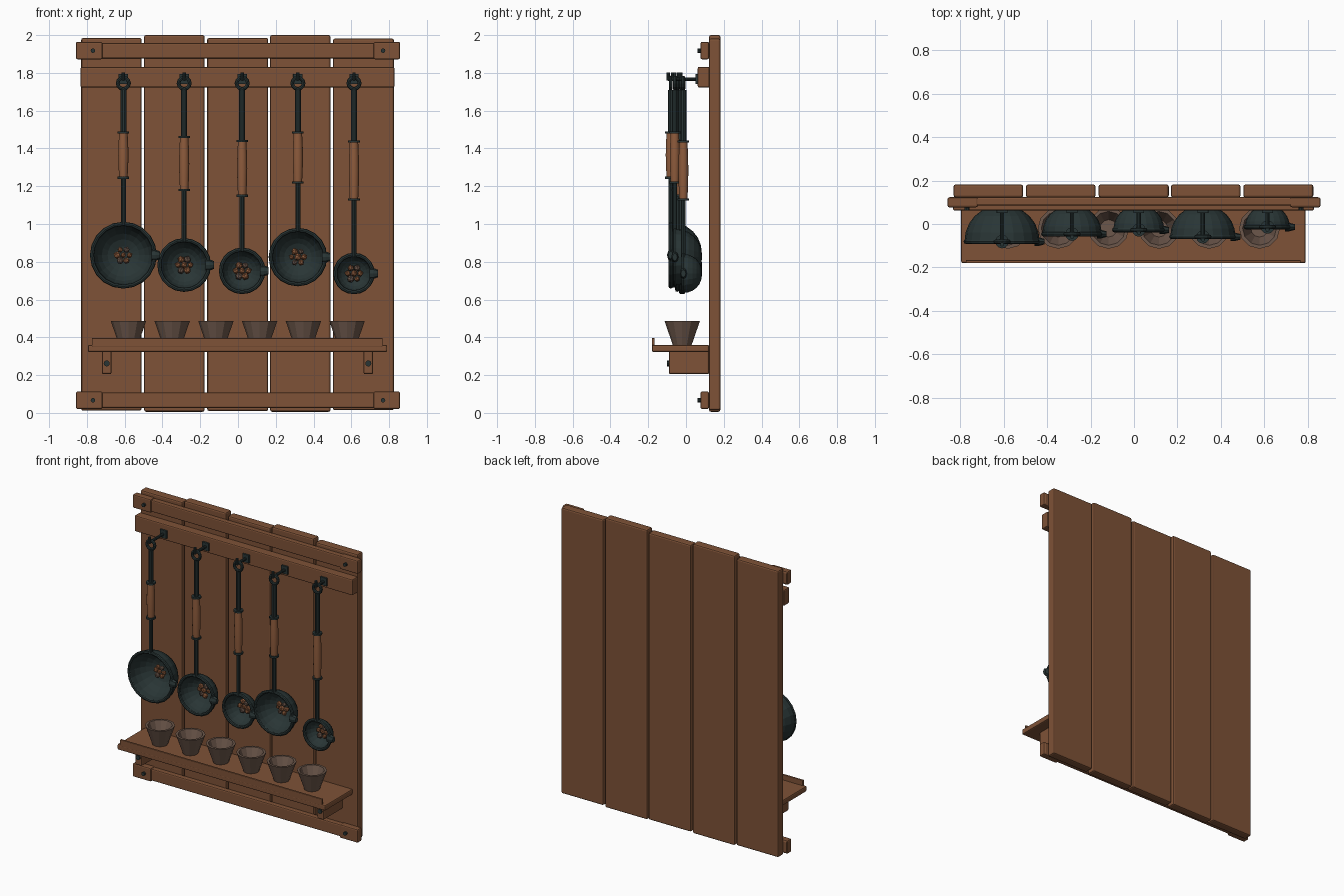
import bpy, bmesh, math, random
from mathutils import Matrix, Vector

random.seed(4)
cube = bpy.data.objects.get("Cube")
if cube:
    bpy.data.objects.remove(cube)


def material(name, rgb):
    m = bpy.data.materials.new(name)
    m.use_nodes = True
    m.diffuse_color = (*rgb, 1)
    m.node_tree.nodes["Principled BSDF"].inputs["Base Color"].default_value = (*rgb, 1)
    return m


WOOD = material("brown wood", (0.21, 0.085, 0.038))
GRIP = material("warm grip wood", (0.27, 0.105, 0.045))
IRON = material("dark iron", (0.022, 0.036, 0.036))
CLAY = material("grey brown clay", (0.15, 0.095, 0.07))
FACING = Matrix.Rotation(math.radians(-90), 4, 'X')   # turns local z to +y


def finish(name, bm, mat, smooth=False):
    bmesh.ops.recalc_face_normals(bm, faces=bm.faces)
    me = bpy.data.meshes.new(name)
    bm.to_mesh(me)
    bm.free()
    me.materials.append(mat)
    for p in me.polygons:
        p.use_smooth = smooth
    ob = bpy.data.objects.new(name, me)
    bpy.context.scene.collection.objects.link(ob)
    return ob


def box(name, x, y, z, mat=WOOD, bevel=0.008):
    """Box given by its (min, max) range on each axis."""
    bm = bmesh.new()
    bmesh.ops.create_cube(bm, size=1)
    for v in bm.verts:
        v.co = [r[0] if c < 0 else r[1] for c, r in zip(v.co, (x, y, z))]
    ob = finish(name, bm, mat)
    if bevel:
        mod = ob.modifiers.new("soft edges", 'BEVEL')
        mod.width, mod.segments = bevel, 2
    return ob


def lathe(name, profile, sides, pos, mat, turn=Matrix(), smooth=False):
    """Revolve (radius, height) points round local z."""
    bm = bmesh.new()
    rings = []
    for r, h in profile:
        rings.append([bm.verts.new((r * math.cos(a), r * math.sin(a), h))
                      for a in (2 * math.pi * i / sides for i in range(sides))])
    for a, b in zip(rings, rings[1:]):
        for i in range(sides):
            j = (i + 1) % sides
            bm.faces.new((a[i], a[j], b[j], b[i]))
    bmesh.ops.remove_doubles(bm, verts=bm.verts, dist=0.00001)
    bm.transform(Matrix.Translation(pos) @ turn)
    return finish(name, bm, mat, smooth)


def rod(name, a, b, r, mat=IRON, sides=10):
    a, b = Vector(a), Vector(b)
    d = b - a
    turn = d.to_track_quat('Z', 'Y').to_matrix().to_4x4()
    n = d.length
    return lathe(name, [(0, 0), (r, 0), (r, n), (0, n)], sides, a, mat, turn)


def ring(name, pos, major, minor, sides, mat=IRON):
    """Torus whose hole faces the front."""
    prof = [(major + minor * math.cos(t), minor * math.sin(t))
            for t in (2 * math.pi * k / 8 for k in range(9))]
    return lathe(name, prof, sides, pos, mat, FACING)


# Back planks
planks = [(-0.83, -0.51, 0.012, 1.985), (-0.497, -0.177, 0.006, 2.0),
          (-0.163, 0.16, 0.01, 1.985), (0.17, 0.49, 0.006, 2.0), (0.503, 0.825, 0.014, 1.982)]
for i, (x0, x1, z0, z1) in enumerate(planks):
    box(f"back_plank_{i + 1}", (x0, x1), (0.122, 0.182), (z0, z1), bevel=0.01)

# Cross rails with end plates and bolts
for label, z in (("top", 1.918), ("bottom", 0.067)):
    box(label + "_rail", (-0.855, 0.852), (0.085, 0.124), (z - 0.041, z + 0.041))
    for side, s in (("right", -1), ("left", 1)):
        ends = sorted((s * 0.718, s * 0.858))
        box(f"{label}_end_plate_{side}", ends, (0.077, 0.122), (z - 0.046, z + 0.046))
        rod(f"{label}_bolt_{side}", (s * 0.768, 0.08, z), (s * 0.768, 0.062, z), 0.012)

# Hook rail
box("hook_rail", (-0.833, 0.828), (0.062, 0.124), (1.722, 1.832))

# Shelf, lip and brackets
box("shelf", (-0.795, 0.79), (-0.18, 0.122), (0.322, 0.36))
box("shelf_lip", (-0.773, 0.766), (-0.18, -0.166), (0.35, 0.396), bevel=0.003)
for side, x in (("right", -0.695), ("left", 0.69)):
    box("bracket_" + side, (x - 0.025, x + 0.025), (-0.09, 0.122), (0.205, 0.33))
    rod("bracket_bolt_" + side, (x, -0.08, 0.262), (x, -0.1, 0.262), 0.016)

# Cups
cup_profile = [(0, 0), (0.05, 0), (0.094, 0.127), (0.078, 0.127), (0.04, 0.03), (0, 0.03)]
for i in range(6):
    lathe(f"cup_{i + 1}", cup_profile, 12, (-0.58 + 0.2315 * i, -0.02, 0.36), CLAY)


def ladle(n, x, z, r, grip_low, grip_high):
    depth = 0.96 * r
    y = 0.085 - depth
    # Hollow bowl opening to the front
    steps = [math.pi / 2 * k / 6 for k in range(7)]
    outer = [(r * math.cos(t) ** 0.9 if k < 6 else 0, depth * math.sin(t)) for k, t in enumerate(steps)]
    inner = [(a * 0.9, b * 0.9) for a, b in reversed(outer)]
    lathe(f"ladle_{n}_bowl", outer + inner + outer[:1], 20, (x, y, z), IRON, FACING)
    ring(f"ladle_{n}_rim", (x, y, z), r * 0.96, 0.011, 20)
    # Pouring spout on the rim
    spout = lathe(f"ladle_{n}_spout", [(0, -0.02), (0.03, -0.02), (0.03, 0), (0.02, 0.025), (0, 0.025)],
                  8, (0, 0, 0), IRON, Matrix.Rotation(math.radians(90), 4, 'Y'))
    spout.location = (x + r * 0.98, y, z)
    spout.scale = (1, 0.65, 1)
    # Spice pieces inside
    for k in range(7):
        a = k * math.pi / 3
        d = 0.033 if k < 6 else 0
        bm = bmesh.new()
        size = random.uniform(0.015, 0.021)
        bmesh.ops.create_icosphere(bm, subdivisions=1, radius=size)
        bm.transform(Matrix.Translation((x + d * math.cos(a), y + depth * 0.62 + random.uniform(-0.01, 0.01),
                                         z + d * math.sin(a))) @ Matrix.Rotation(a, 4, 'X'))
        finish(f"ladle_{n}_spice_{k + 1}", bm, CLAY if k % 3 == 1 else GRIP)
    # Handle
    rod(f"ladle_{n}_lower_rod", (x, y, z + r - 0.015), (x, y, grip_low), 0.013)
    rod(f"ladle_{n}_upper_rod", (x, y, grip_high), (x, y, 1.71), 0.016)
    h = grip_high - grip_low
    barrel = [(0, 0), (0.022, 0)] + [(0.022 + 0.005 * math.sin(math.pi * t / 4), h * t / 4)
                                     for t in range(1, 4)] + [(0.022, h), (0, h)]
    lathe(f"ladle_{n}_grip", barrel[1:-1], 14, (x, y, grip_low), GRIP, smooth=True)
    for end, c in (("lower", grip_low), ("upper", grip_high)):
        rod(f"ladle_{n}_{end}_collar", (x, y, c - 0.006), (x, y, c + 0.006), 0.031, sides=12)
    ring(f"ladle_{n}_hanging_ring", (x, y, 1.745), 0.03, 0.01, 12)
    # Hook on the rail
    box(f"hook_{n}_plate", (x - 0.025, x + 0.025), (0.05, 0.064), (1.74, 1.795), IRON, 0.002)
    rod(f"hook_{n}_arm", (x, 0.055, 1.767), (x, y - 0.015, 1.767), 0.01)
    rod(f"hook_{n}_tip", (x, y - 0.013, 1.76), (x, y - 0.013, 1.803), 0.009)


# Five ladles: x, bowl height, radius, grip ends
for n, spec in enumerate([(-0.607, 0.835, 0.173, 1.245, 1.485), (-0.285, 0.783, 0.137, 1.18, 1.46),
                          (0.022, 0.752, 0.117, 1.15, 1.44), (0.317, 0.825, 0.15, 1.22, 1.485),
                          (0.614, 0.738, 0.103, 1.13, 1.437)]):
    ladle(n + 1, *spec)
